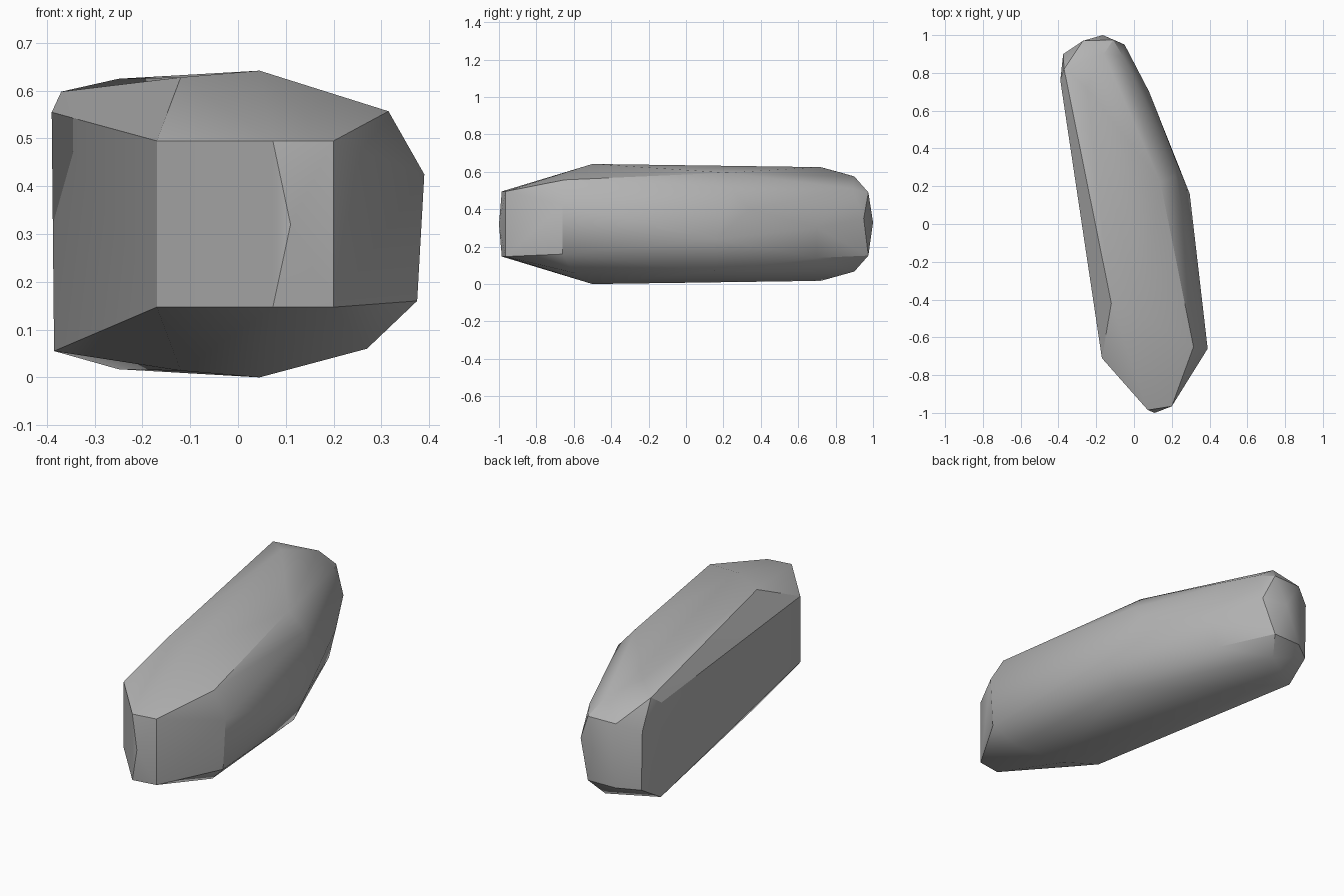
import bpy
import bmesh
import math

default_cube = bpy.data.objects.get("Cube")
if default_cube:
    bpy.data.objects.remove(default_cube, do_unlink=True)


def make_material(name, value):
    material = bpy.data.materials.new(name)
    colour = (value, value, value, 1)
    material.use_nodes = True
    material.diffuse_color = colour
    shader = material.node_tree.nodes["Principled BSDF"]
    shader.inputs["Base Color"].default_value = colour
    return material


def build_rock(name, corners, material):
    """Wrap the chiselled corners in a closed convex skin."""
    mesh = bpy.data.meshes.new(name)
    bm = bmesh.new()
    for corner in corners:
        bm.verts.new(corner)
    hull = bmesh.ops.convex_hull(bm, input=bm.verts[:])
    loose = {v for v in hull["geom_interior"] + hull["geom_unused"]
             if isinstance(v, bmesh.types.BMVert)}
    bmesh.ops.delete(bm, geom=list(loose), context="VERTS")
    bmesh.ops.dissolve_limit(bm, angle_limit=math.radians(1),
                             verts=bm.verts[:], edges=bm.edges[:])
    bmesh.ops.recalc_face_normals(bm, faces=bm.faces[:])
    bm.to_mesh(mesh)
    bm.free()
    mesh.materials.append(material)
    rock = bpy.data.objects.new(name, mesh)
    bpy.context.collection.objects.link(rock)
    return rock


# Corners of the upper half that repeat, flipped, on the lower half
middle = 0.321
paired = [
    (-0.17, -0.71, 0.495), (0.073, -0.985, 0.495), (0.2, -0.965, 0.495),
    (0.045, -0.5, 0.642), (-0.12, -0.42, 0.628), (-0.25, 0.72, 0.625),
    (-0.16, 0.9, 0.575), (-0.27, 0.97, 0.49), (-0.11, 0.975, 0.49),
]
flipped = [(x, y, 2 * middle - z) for x, y, z in paired]

# Corners found only on the crown, the flank, the underside and the tail
crown = [(0.315, -0.65, 0.557), (0.14, 0.22, 0.595), (0.22, 0.25, 0.5),
         (-0.37, 0.82, 0.598), (-0.39, 0.76, 0.555), (-0.06, 0.89, 0.51)]
flank = [(0.39, -0.66, 0.425), (0.375, -0.66, 0.16), (0.295, 0.16, 0.24),
         (0.22, 0.34, 0.4), (0.08, 0.7, 0.3), (0.11, -1, 0.32)]
underside = [(0.27, -0.6, 0.06), (0.22, 0.15, 0.07), (0.04, 0.7, 0.14),
             (-0.385, 0.76, 0.055)]
tail = [(-0.375, 0.9, 0.45), (-0.37, 0.9, 0.14), (-0.165, 1, 0.33),
        (-0.05, 0.95, 0.35)]

stone = make_material("stone grey", 0.45)
rock = build_rock("rock", paired + flipped + crown + flank + underside + tail, stone)

# Soft shading across the shallow facets, crisp chiselled edges
bpy.ops.object.select_all(action="DESELECT")
rock.select_set(True)
bpy.context.view_layer.objects.active = rock
bpy.ops.object.shade_smooth_by_angle(angle=math.radians(30))
